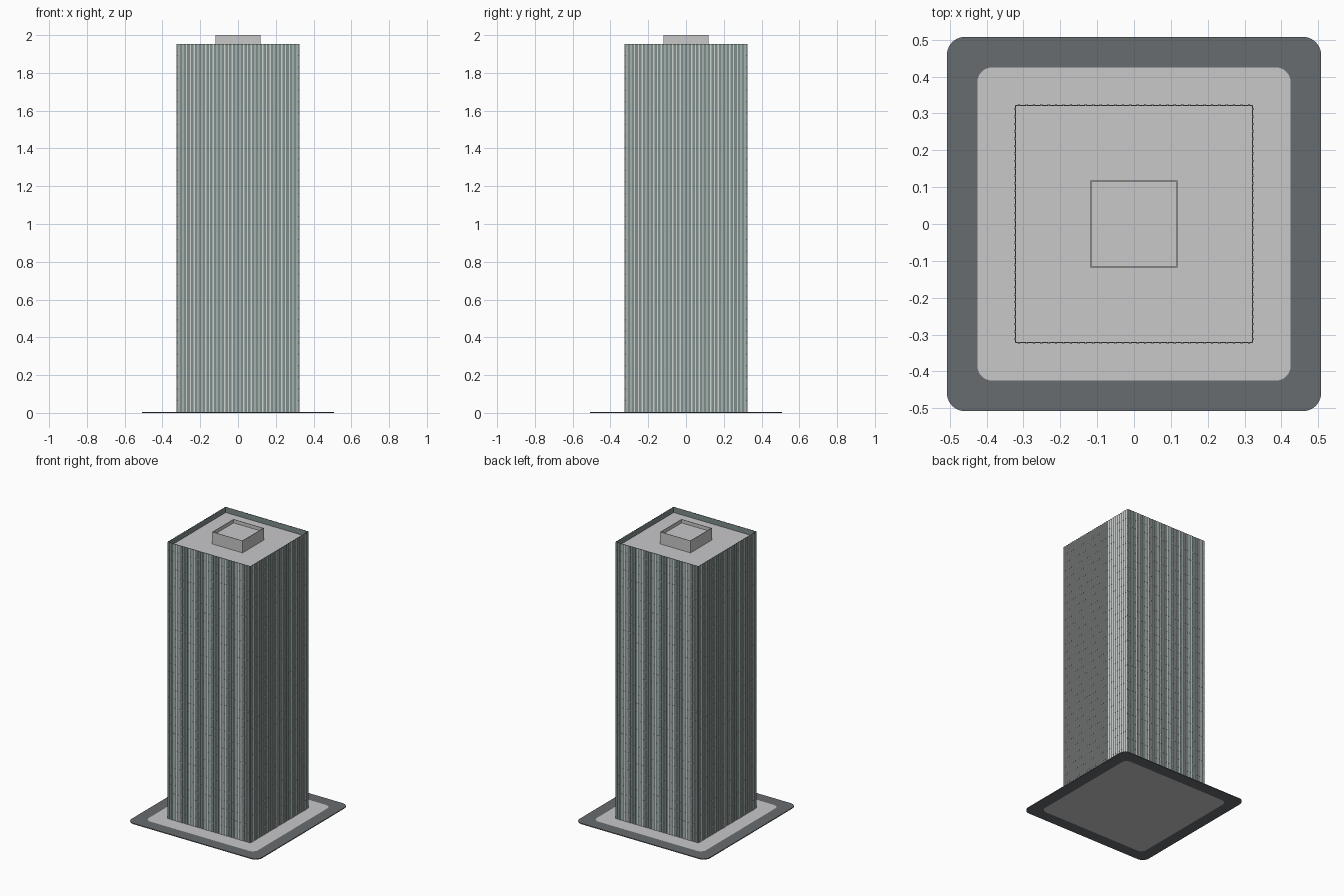
import bpy, bmesh, math
from mathutils import Matrix

cube = bpy.data.objects.get("Cube")
if cube:
    bpy.data.objects.remove(cube, do_unlink=True)


def material(name, rgb):
    m = bpy.data.materials.new(name)
    m.use_nodes = True
    m.diffuse_color = (*rgb, 1)
    m.node_tree.nodes["Principled BSDF"].inputs["Base Color"].default_value = (*rgb, 1)
    return m


PALE = material("pale concrete", (0.58, 0.58, 0.59))
ASPHALT = material("dark paving", (0.14, 0.15, 0.16))
GLASS = material("grey green glass", (0.21, 0.27, 0.26))
FIN = material("light metal", (0.62, 0.66, 0.64))

PLATE = 0.006      # paving thickness
HALF = 0.325       # tower half width over the fins
WALL = 0.322       # glass half width
TOP = 1.953
ROOF = 1.915
FINS = 32
FLOORS = 32


def finish(name, bm, *mats):
    bmesh.ops.recalc_face_normals(bm, faces=bm.faces)
    me = bpy.data.meshes.new(name)
    bm.to_mesh(me)
    bm.free()
    for m in mats:
        me.materials.append(m)
    ob = bpy.data.objects.new(name, me)
    bpy.context.collection.objects.link(ob)
    return ob


def add_box(bm, x, y, z, turn=0):
    """Box from (min, max) pairs, turned about z."""
    centre = [sum(p) / 2 for p in (x, y, z)]
    size = [p[1] - p[0] for p in (x, y, z)]
    mat = Matrix.Rotation(turn, 4, "Z") @ Matrix.Translation(centre) @ Matrix.Diagonal((*size, 1))
    bmesh.ops.create_cube(bm, size=1, matrix=mat)


def rounded_square(bm, half, radius, z, steps=6):
    verts = []
    for q in range(4):
        mid = math.pi / 4 + q * math.pi / 2
        cx = math.copysign(half - radius, math.cos(mid))
        cy = math.copysign(half - radius, math.sin(mid))
        for i in range(steps + 1):
            a = (q + i / steps) * math.pi / 2
            verts.append(bm.verts.new((cx + radius * math.cos(a), cy + radius * math.sin(a), z)))
    return verts


def bridge(bm, a, b):
    for i in range(len(a)):
        j = (i + 1) % len(a)
        bm.faces.new((a[i], a[j], b[j], b[i]))


def tray(name, half, thick, bottom, floor, top, mat):
    """Open-topped box: outer wall, thin rim and sunken floor."""
    bm = bmesh.new()
    loops = []
    for h, z in ((half, bottom), (half, top), (half - thick, top), (half - thick, floor)):
        loops.append([bm.verts.new((sx * h, sy * h, z))
                      for sx, sy in ((-1, -1), (1, -1), (1, 1), (-1, 1))])
    for a, b in zip(loops, loops[1:]):
        bridge(bm, a, b)
    bm.faces.new(loops[0])
    bm.faces.new(loops[-1])
    return finish(name, bm, *mat)


# Paving: dark outer frame around a pale plaza, flush with each other
bm = bmesh.new()
outer_low, outer_high = (rounded_square(bm, 0.508, 0.05, z) for z in (0, PLATE))
inner_low, inner_high = (rounded_square(bm, 0.425, 0.04, z) for z in (0, PLATE))
bridge(bm, outer_low, outer_high)
bridge(bm, outer_low, inner_low)
bridge(bm, outer_high, inner_high)
for loop in (inner_low, inner_high):
    bm.faces.new(loop).material_index = 1
finish("paving", bm, ASPHALT, PALE)

# Glass tower shell with a parapet and a sunken pale roof
tower = tray("glass_tower", WALL, 0.002, PLATE, ROOF, TOP, (GLASS, PALE))
for p in tower.data.polygons:
    if abs(p.normal.z) > 0.9 and abs(p.center.z - ROOF) < 0.001:
        p.material_index = 1

# Closely spaced vertical fins and thin floor lines on all four sides
fins, lines = bmesh.new(), bmesh.new()
pitch = 2 * WALL / FINS
storey = (TOP - PLATE) / FLOORS
for side in range(4):
    turn = side * math.pi / 2
    for i in range(FINS):
        x = -WALL + (i + 0.5) * pitch
        add_box(fins, (x - 0.003, x + 0.003), (-HALF, -WALL), (PLATE, TOP), turn)
    for k in range(1, FLOORS):
        z = PLATE + k * storey
        add_box(lines, (-WALL, WALL), (-WALL - 0.001, -WALL), (z - 0.003, z + 0.003), turn)
finish("facade_fins", fins, FIN)
finish("floor_lines", lines, GLASS)

# Rooftop plant room with a shallow rim
tray("roof_plant_room", 0.118, 0.003, ROOF, 1.975, 2.0, (PALE,))
